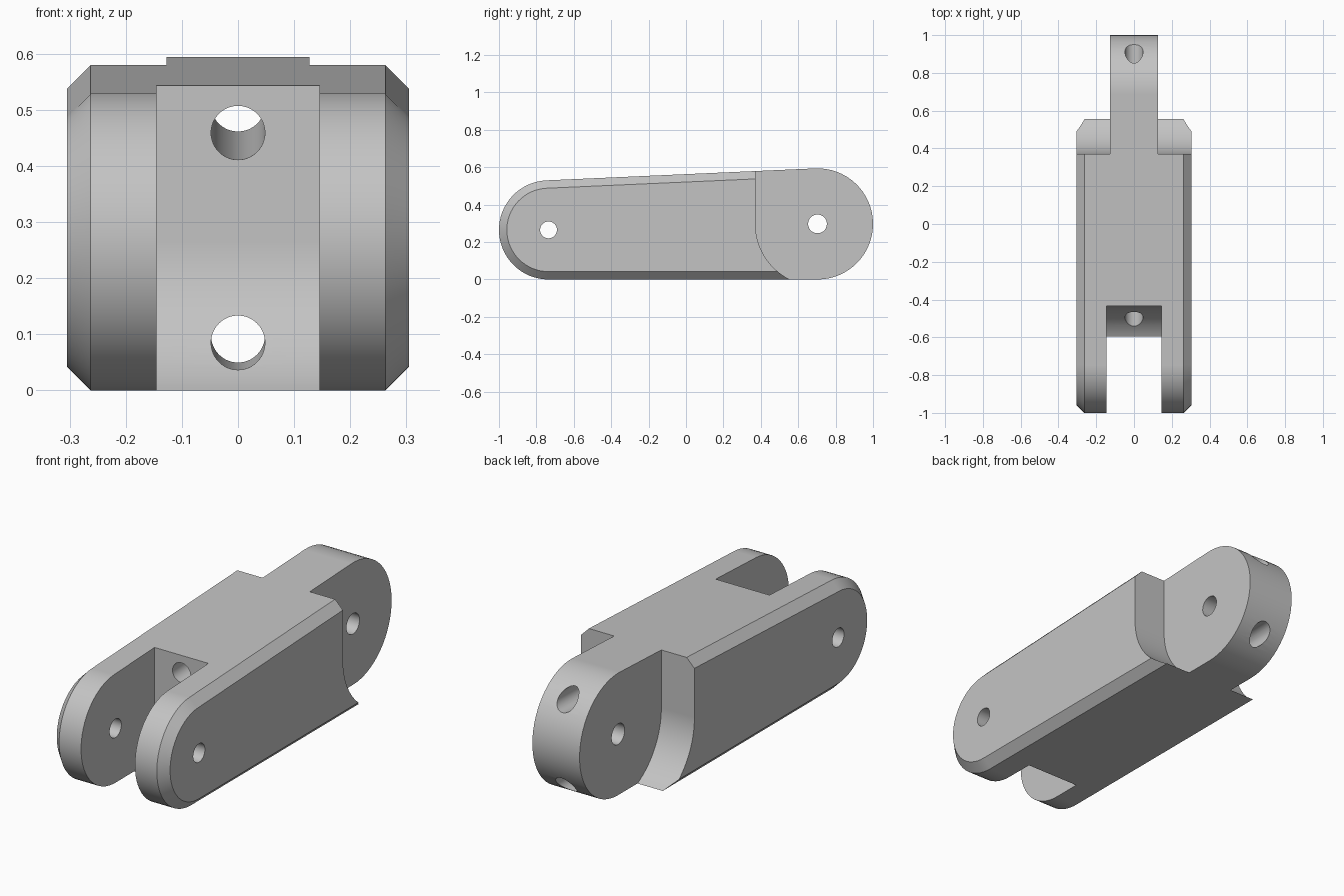
import bpy, bmesh, math
from mathutils import Vector

cube = bpy.data.objects.get("Cube")
if cube:
    bpy.data.objects.remove(cube)

# Main measures: (y, z, radius) of the rounded ends
FRONT = (-0.735, 0.265, 0.265)
REAR = (0.703, 0.297, 0.297)
HALF_WIDTH, CHAMFER = 0.305, 0.042
TONGUE, SLOT = 0.127, 0.145
SEGMENTS = 32

grey = bpy.data.materials.new("light_grey")
grey.use_nodes = True
grey.diffuse_color = (0.55, 0.55, 0.55, 1)
grey.node_tree.nodes["Principled BSDF"].inputs["Base Color"].default_value = (0.55, 0.55, 0.55, 1)


def arc(centre, radius, start, end):
    """Points (y, z) along an arc."""
    steps = [start + (end - start) * i / SEGMENTS for i in range(SEGMENTS + 1)]
    return [(centre[0] + radius * math.cos(a), centre[1] + radius * math.sin(a)) for a in steps]


def finish(bm, name):
    bmesh.ops.recalc_face_normals(bm, faces=bm.faces)
    mesh = bpy.data.meshes.new(name)
    bm.to_mesh(mesh)
    bm.free()
    mesh.materials.append(grey)
    obj = bpy.data.objects.new(name, mesh)
    bpy.context.collection.objects.link(obj)
    return obj


def loft(name, sections):
    """Solid through side profiles placed at the given x positions."""
    bm = bmesh.new()
    rings = [[bm.verts.new((x, y, z)) for y, z in profile] for x, profile in sections]
    bm.faces.new(rings[0])
    bm.faces.new(rings[-1])
    for a, b in zip(rings, rings[1:]):
        for i in range(len(a)):
            j = (i + 1) % len(a)
            bm.faces.new((a[i], a[j], b[j], b[i]))
    return finish(bm, name)


def rod(name, start, end, radius):
    """Round cutter, lengthened past both given points."""
    start, end = Vector(start), Vector(end)
    axis = end - start
    bm = bmesh.new()
    bmesh.ops.create_cone(bm, cap_ends=True, segments=SEGMENTS * 2, radius1=radius,
                          radius2=radius, depth=axis.length + 0.3)
    obj = finish(bm, name)
    obj.location = (start + end) / 2
    obj.rotation_mode = 'QUATERNION'
    obj.rotation_quaternion = axis.to_track_quat('Z', 'Y')
    return obj


# Tapered body outline: two rounded ends joined by tangent lines
dy, dz = REAR[0] - FRONT[0], REAR[1] - FRONT[1]
top_angle = math.atan2(dz, dy) + math.acos((FRONT[2] - REAR[2]) / math.hypot(dy, dz))


def outline(inset):
    return (arc(FRONT, FRONT[2] - inset, top_angle, 1.5 * math.pi)
            + arc(REAR, REAR[2] - inset, -0.5 * math.pi, top_angle))


inner = HALF_WIDTH - CHAMFER
body = loft("link_body", [(-HALF_WIDTH, outline(CHAMFER)), (-inner, outline(0)),
                          (inner, outline(0)), (HALF_WIDTH, outline(CHAMFER))])

# Fork slot at the front, with a wall curved around the pin
slot_profile = arc(FRONT, 0.30, 0, -0.5 * math.pi) + [(-1.1, -0.035), (-1.1, 0.8), (-0.435, 0.8)]
cutters = [loft("slot_cutter", [(-SLOT, slot_profile), (SLOT, slot_profile)])]

# Shoulders either side of the rear tongue
clearance = 0.332
shoulder = (arc(REAR, clearance, math.pi, 1.5 * math.pi)
            + [(1.1, REAR[1] - clearance), (1.1, 0.8), (REAR[0] - clearance, 0.8)])
for side, name in ((1, "left"), (-1, "right")):
    cutters.append(loft(name + "_shoulder_cutter",
                        [(side * TONGUE, shoulder), (side * 0.4, shoulder)]))

# Pin holes across, cord holes along
for name, end, radius in (("front", FRONT, 0.045), ("rear", REAR, 0.05)):
    cutters.append(rod(name + "_pin_cutter", (-0.3, end[0], end[1]), (0.3, end[0], end[1]), radius))
cutters.append(rod("upper_cord_cutter", (0, -0.435, 0.459), (0, 0.91, 0.508), 0.048))
cutters.append(rod("lower_cord_cutter", (0, -0.5, 0.085), (0, 0.91, 0.098), 0.048))

bpy.ops.object.select_all(action='DESELECT')
bpy.context.view_layer.objects.active = body
body.select_set(True)
for cutter in cutters:
    cutter.hide_render = True
    cut = body.modifiers.new(cutter.name, 'BOOLEAN')
    cut.operation = 'DIFFERENCE'
    cut.solver = 'EXACT'
    cut.object = cutter
    bpy.ops.object.modifier_apply(modifier=cut.name)
for cutter in cutters:
    bpy.data.objects.remove(cutter)

# Smooth rounds, crisp edges, flat faces kept flat
bpy.ops.object.shade_smooth_by_angle(angle=math.radians(30))
weighted = body.modifiers.new("flat_faces", 'WEIGHTED_NORMAL')
weighted.keep_sharp = True
